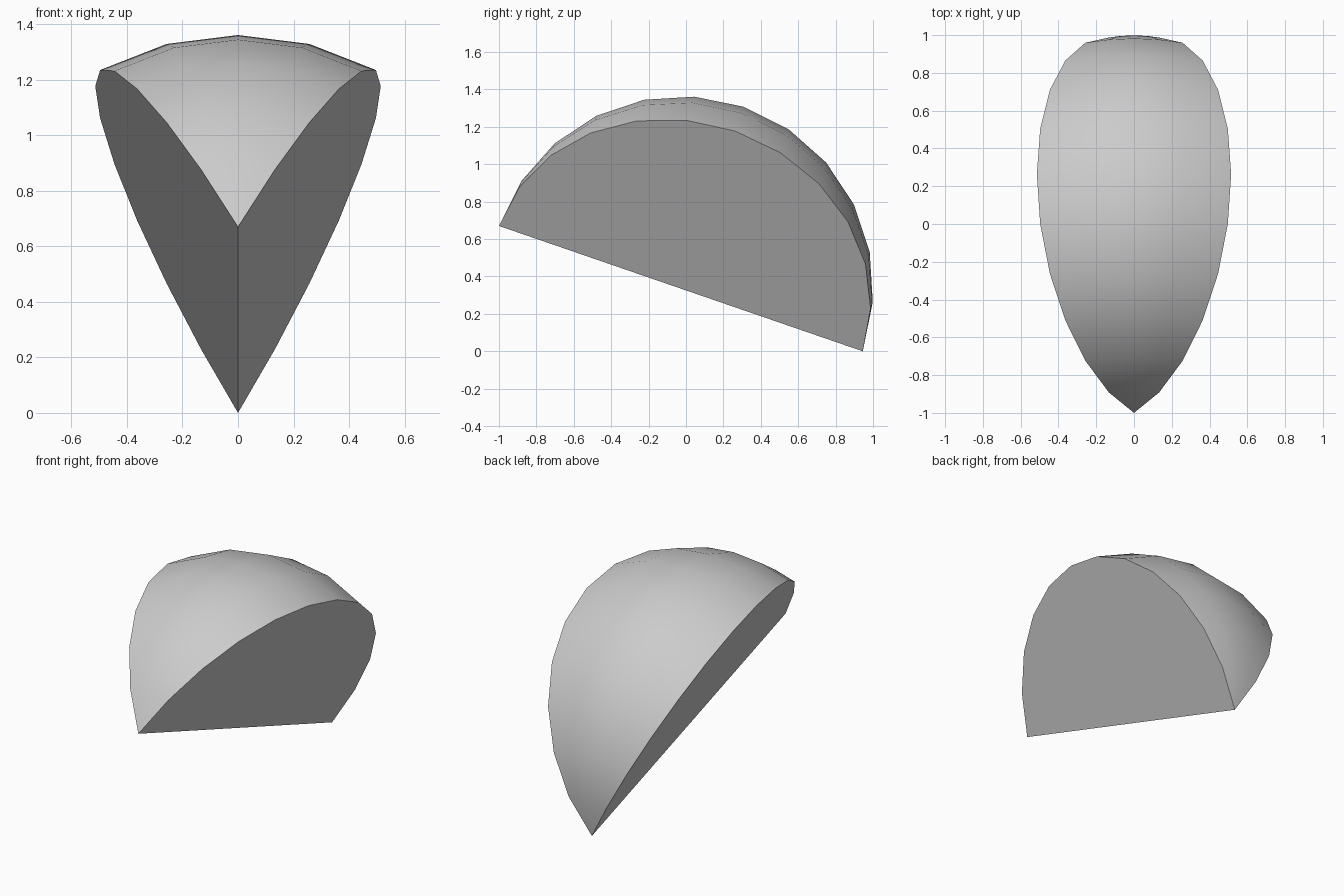
import bpy, bmesh
from math import radians, sin, cos
from mathutils import Vector

if "Cube" in bpy.data.objects:
    bpy.data.objects.remove(bpy.data.objects["Cube"])

# Axis of the wedge runs between the two pointed tips
tip_front = Vector((0, -1.0, 0.67))
tip_back = Vector((0, 0.945, 0.0))
centre = (tip_front + tip_back) / 2
radius = (tip_back - tip_front).length / 2
axis = (tip_back - tip_front).normalized()
out = Vector((1, 0, 0)).cross(axis)          # points up, through the rind's middle
STEPS, SPAN = 12, radians(60)

# Half-circle arc, tipped to one side, then spun 60 degrees about the axis
bm = bmesh.new()
side = out * cos(SPAN / 2) + axis.cross(out) * -sin(SPAN / 2)
arc = []
for i in range(STEPS + 1):
    a = radians(180) * i / STEPS
    arc.append(bm.verts.new(centre - axis * radius * cos(a) + side * radius * sin(a)))
edges = [bm.edges.new(p) for p in zip(arc, arc[1:])]
bmesh.ops.spin(bm, geom=arc + edges, cent=centre, axis=axis, angle=SPAN, steps=4)
bmesh.ops.remove_doubles(bm, verts=bm.verts, dist=1e-4)
for f in bm.faces:
    f.smooth = True

# Flat half-disc cut faces close both sides
bmesh.ops.holes_fill(bm, edges=[e for e in bm.edges if e.is_boundary], sides=0)
bm.verts.ensure_lookup_table()
if any(e.is_boundary for e in bm.edges):
    rim = [e for e in bm.edges if e.is_boundary]
    for s in (-1, 1):
        half = [e for e in rim if sum(v.co.x for v in e.verts) * s > 0]
        bmesh.ops.contextual_create(bm, geom=list({v for e in half for v in e.verts}))

# Replace a single bent cap with two flat ones, if the fill bridged both sides
for f in list(bm.faces):
    if len(f.verts) > STEPS + 1:
        tips = [v for v in f.verts if abs(v.co.x) < 1e-4]
        bmesh.utils.face_split(f, tips[0], tips[1])
for f in bm.faces:
    if len(f.verts) > 4:
        f.smooth = False
bmesh.ops.recalc_face_normals(bm, faces=bm.faces)

mesh = bpy.data.meshes.new("wedge_slice")
bm.to_mesh(mesh)
bm.free()
obj = bpy.data.objects.new("wedge_slice", mesh)
bpy.context.collection.objects.link(obj)
bpy.context.view_layer.objects.active = obj
obj.select_set(True)
bpy.ops.object.shade_smooth_by_angle(angle=radians(35))
